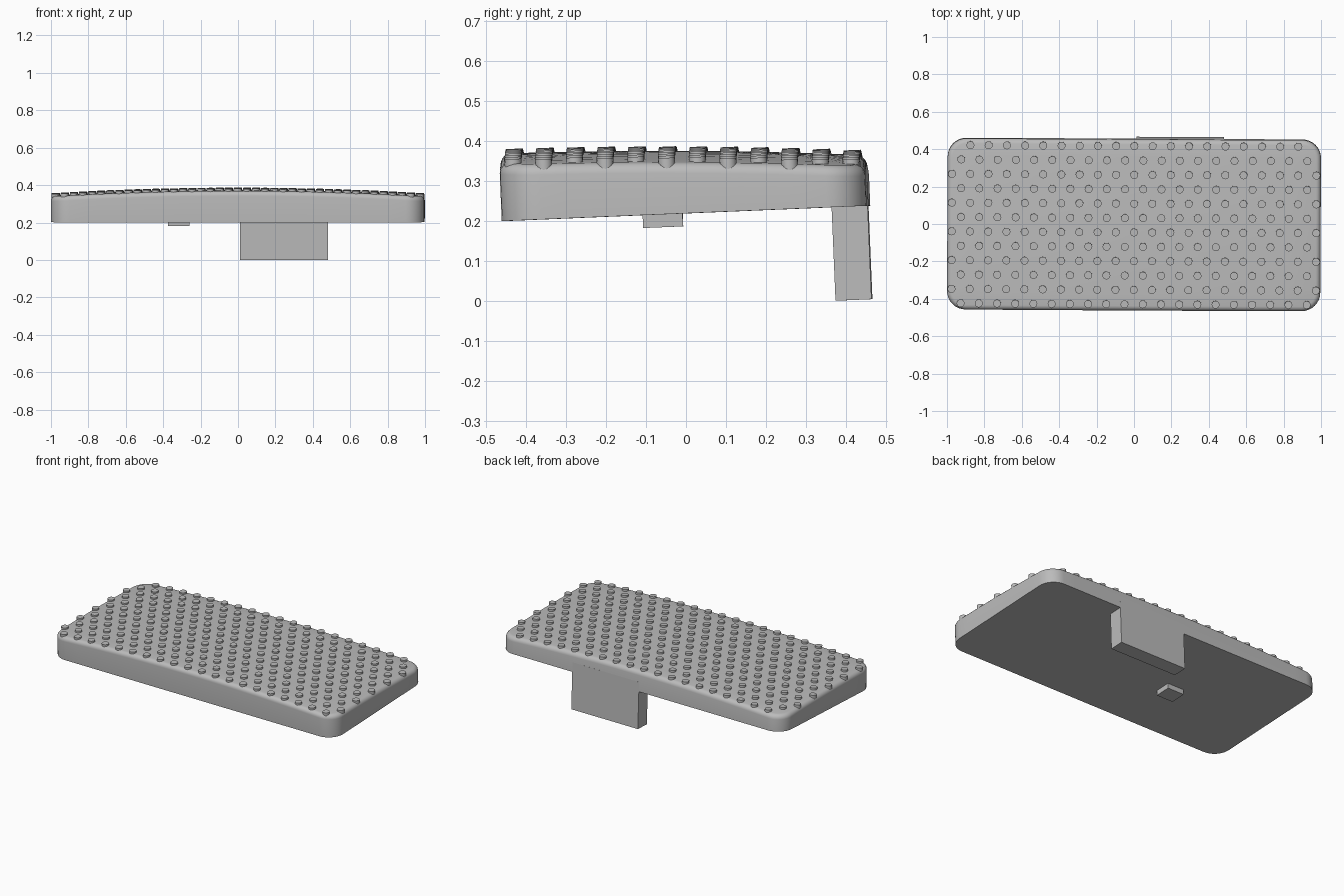
import bpy, bmesh
from math import pi, sin, cos, hypot
from mathutils import Matrix, Vector

default = bpy.data.objects.get("Cube")
if default:
    bpy.data.objects.remove(default, do_unlink=True)

HALF_X, HALF_Y, CORNER, EDGE = 0.998, 0.457, 0.1, 0.026
# The whole pad leans slightly on its support leg
POSE = Matrix.Translation((0, 0, 0.2185)) @ Matrix.Rotation(-0.005, 4, 'Z') @ Matrix.Rotation(0.042, 4, 'X')

grey = bpy.data.materials.new("plain_grey")
grey.use_nodes = True
colour = (0.5, 0.5, 0.5, 1)
grey.diffuse_color = colour
grey.node_tree.nodes["Principled BSDF"].inputs["Base Color"].default_value = colour


def finish(name, bm, smooth=True):
    bmesh.ops.recalc_face_normals(bm, faces=bm.faces)
    mesh = bpy.data.meshes.new(name)
    bm.to_mesh(mesh)
    bm.free()
    mesh.materials.append(grey)
    obj = bpy.data.objects.new(name, mesh)
    bpy.context.collection.objects.link(obj)
    obj.matrix_world = POSE
    if smooth:
        bpy.ops.object.select_all(action='DESELECT')
        obj.select_set(True)
        bpy.context.view_layer.objects.active = obj
        bpy.ops.object.shade_smooth_by_angle(angle=0.6)
    return obj


def dome(x, y):
    """Height of the gently crowned top above the flat underside."""
    return 0.1565 - 0.03 * x * x - 0.04 * (y + 0.05) ** 2 - 0.042 * y


def outline(inset):
    """Rounded rectangle with evenly divided straight sides."""
    r = CORNER - inset
    corners = []
    for i, (sx, sy) in enumerate(((1, 1), (-1, 1), (-1, -1), (1, -1))):
        cx, cy = sx * (HALF_X - CORNER), sy * (HALF_Y - CORNER)
        angles = [(i + k / 8) * pi / 2 for k in range(9)]
        corners.append([Vector((cx + r * cos(a), cy + r * sin(a))) for a in angles])
    points = []
    for i, arc in enumerate(corners):
        after = corners[(i + 1) % 4][0]
        steps = 20 if i % 2 == 0 else 10
        points += arc + [arc[-1].lerp(after, k / steps) for k in range(1, steps)]
    return points


# Pad body: flat base, straight wall, rounded rim, crowned top
bm = bmesh.new()
base = outline(0)
rings = [[bm.verts.new((p.x, p.y, 0)) for p in base]]
for k in range(6):
    a = k / 5 * pi / 2
    pts = outline(EDGE * (1 - cos(a)))
    rings.append([bm.verts.new((p.x, p.y, dome(p.x, p.y) - EDGE * (1 - sin(a)))) for p in pts])
for s in (0.85, 0.7, 0.55, 0.4, 0.25, 0.1):
    rings.append([bm.verts.new((p.x * s, p.y * s, dome(p.x * s, p.y * s))) for p in pts])
count = len(base)
for low, high in zip(rings, rings[1:]):
    for i in range(count):
        j = (i + 1) % count
        bm.faces.new((low[i], low[j], high[j], high[i]))
bm.faces.new(rings[0])
bm.faces.new(rings[-1])
finish("pad_body", bm)

# Grip studs: staggered rows, leaving the tight corners empty
bm = bmesh.new()
for row in range(12):
    y = -0.4225 + row * 0.0768
    number = 21 if row % 2 else 20
    for col in range(number):
        x = (col - (number - 1) / 2) * 0.0974
        dx = max(0, abs(x) - HALF_X + CORNER)
        dy = max(0, abs(y) - HALF_Y + CORNER)
        if dx and dy and hypot(dx, dy) > 0.085:
            continue
        place = Matrix.Translation((x, y, dome(x, y) - 0.009))
        bmesh.ops.create_cone(bm, cap_ends=True, segments=16, radius1=0.021,
                              radius2=0.021, depth=0.04, matrix=place)
finish("grip_studs", bm)


def block(name, low, high):
    low, high = Vector(low), Vector(high)
    bm = bmesh.new()
    place = Matrix.Translation((low + high) / 2) @ Matrix.Diagonal((high - low).to_4d())
    place[3][3] = 1
    bmesh.ops.create_cube(bm, size=1, matrix=place)
    finish(name, bm, smooth=False)


# Underside parts
block("support_leg", (0.01, 0.367, -0.234), (0.48, 0.4572, 0.06))
block("locating_nub", (-0.375, -0.11, -0.032), (-0.26, -0.01, 0.02))
